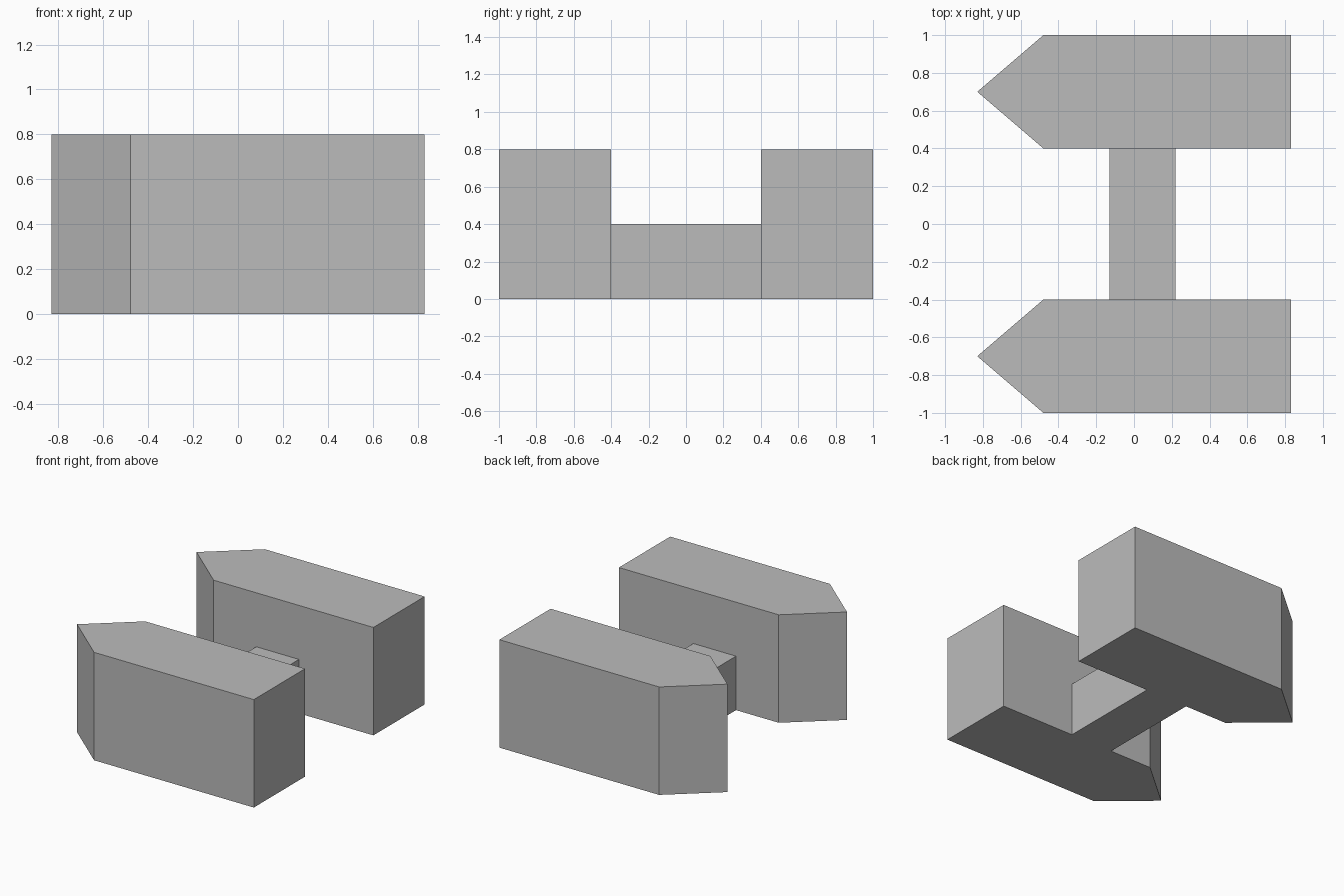
import bpy
import bmesh

default_cube = bpy.data.objects.get("Cube")
if default_cube:
    bpy.data.objects.remove(default_cube, do_unlink=True)

# Single grey material
grey = bpy.data.materials.new("plain grey")
grey.use_nodes = True
colour = (0.5, 0.5, 0.5, 1)
grey.diffuse_color = colour
grey.node_tree.nodes["Principled BSDF"].inputs["Base Color"].default_value = colour


def prism(name, outline, height, y=0.0):
    """Extrude a counter-clockwise plan outline up from the ground."""
    bm = bmesh.new()
    base = bm.faces.new([bm.verts.new((px, py, 0)) for px, py in outline])
    top = bmesh.ops.extrude_face_region(bm, geom=[base], use_keep_orig=True)
    raised = [v for v in top["geom"] if isinstance(v, bmesh.types.BMVert)]
    bmesh.ops.translate(bm, verts=raised, vec=(0, 0, height))
    bmesh.ops.recalc_face_normals(bm, faces=bm.faces)
    mesh = bpy.data.meshes.new(name)
    bm.to_mesh(mesh)
    bm.free()
    mesh.materials.append(grey)
    obj = bpy.data.objects.new(name, mesh)
    obj.location.y = y
    bpy.context.collection.objects.link(obj)
    return obj


# Two tall blocks, each with a pointed end
pointed = [(-0.83, 0), (-0.48, -0.3), (0.83, -0.3), (0.83, 0.3), (-0.48, 0.3)]
for name, y in (("front_block", -0.7), ("back_block", 0.7)):
    prism(name, pointed, 0.8, y)

# Low bar joining the blocks
bar = [(-0.13, -0.4), (0.22, -0.4), (0.22, 0.4), (-0.13, 0.4)]
prism("connecting_bar", bar, 0.4)
